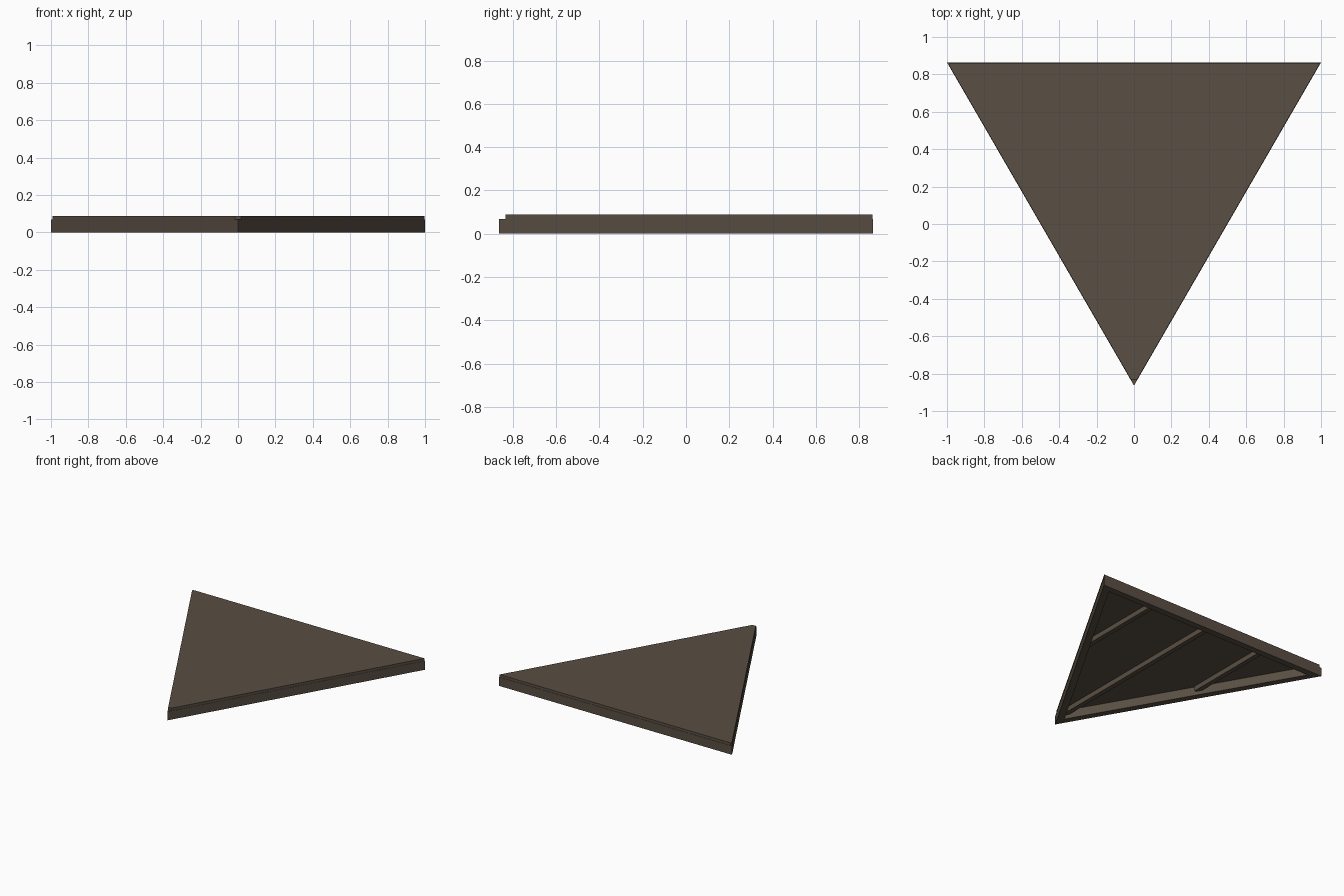
import bpy
import bmesh
from mathutils import Vector

if "Cube" in bpy.data.objects:
    bpy.data.objects.remove(bpy.data.objects["Cube"])

H = 0.864          # half depth of the triangular deck
FRAME_TOP = 0.068
DECK_TOP = 0.088
BOARD = 0.05       # frame board thickness

wood = bpy.data.materials.new("dark brown wood")
wood.diffuse_color = (0.100, 0.077, 0.056, 1)
wood.use_nodes = True
wood.node_tree.nodes["Principled BSDF"].inputs["Base Color"].default_value = wood.diffuse_color


def prism(name, outline, z0, z1):
    """Extrude a counter-clockwise flat outline from z0 to z1."""
    bm = bmesh.new()
    low = [bm.verts.new((x, y, z0)) for x, y in outline]
    high = [bm.verts.new((x, y, z1)) for x, y in outline]
    bm.faces.new(low[::-1])
    bm.faces.new(high)
    n = len(outline)
    for i in range(n):
        j = (i + 1) % n
        bm.faces.new((low[i], low[j], high[j], high[i]))
    bmesh.ops.recalc_face_normals(bm, faces=bm.faces)
    mesh = bpy.data.meshes.new(name)
    bm.to_mesh(mesh)
    bm.free()
    mesh.materials.append(wood)
    obj = bpy.data.objects.new(name, mesh)
    bpy.context.collection.objects.link(obj)
    return obj


def triangle(d):
    """Deck triangle with its sides moved inwards by d."""
    r3 = 3 ** 0.5
    return [Vector((0, -H + 2 * d)), Vector((1 - r3 * d, H - d)),
            Vector((-1 + r3 * d, H - d))]


# Mitred frame boards
outer, inner = triangle(0), triangle(BOARD)
for i, name in enumerate(("right_frame_board", "back_frame_board", "left_frame_board")):
    j = (i + 1) % 3
    prism(name, [outer[i], outer[j], inner[j], inner[i]], 0, FRAME_TOP)

# Deck panel, with the front and left tips cut blunt
front, right, left = triangle(0.002)
ft, lt = 0.026, 0.012
prism("deck_panel", [
    front.lerp(right, ft / 1.73), right,
    left.lerp(right, lt / 2), left.lerp(front, lt / 2),
    front.lerp(left, ft / 1.73)], FRAME_TOP, DECK_TOP)

# Joists under the panel, running front to back
for name, x in (("left_joist", -0.5), ("middle_joist", 0), ("right_joist", 0.5)):
    y0 = -H + 2 * H * abs(x) + 2 * BOARD - 0.01
    y1 = H - BOARD + 0.01
    w = 0.018
    prism(name, [(x - w, y0), (x + w, y0), (x + w, y1), (x - w, y1)], 0.03, FRAME_TOP)
